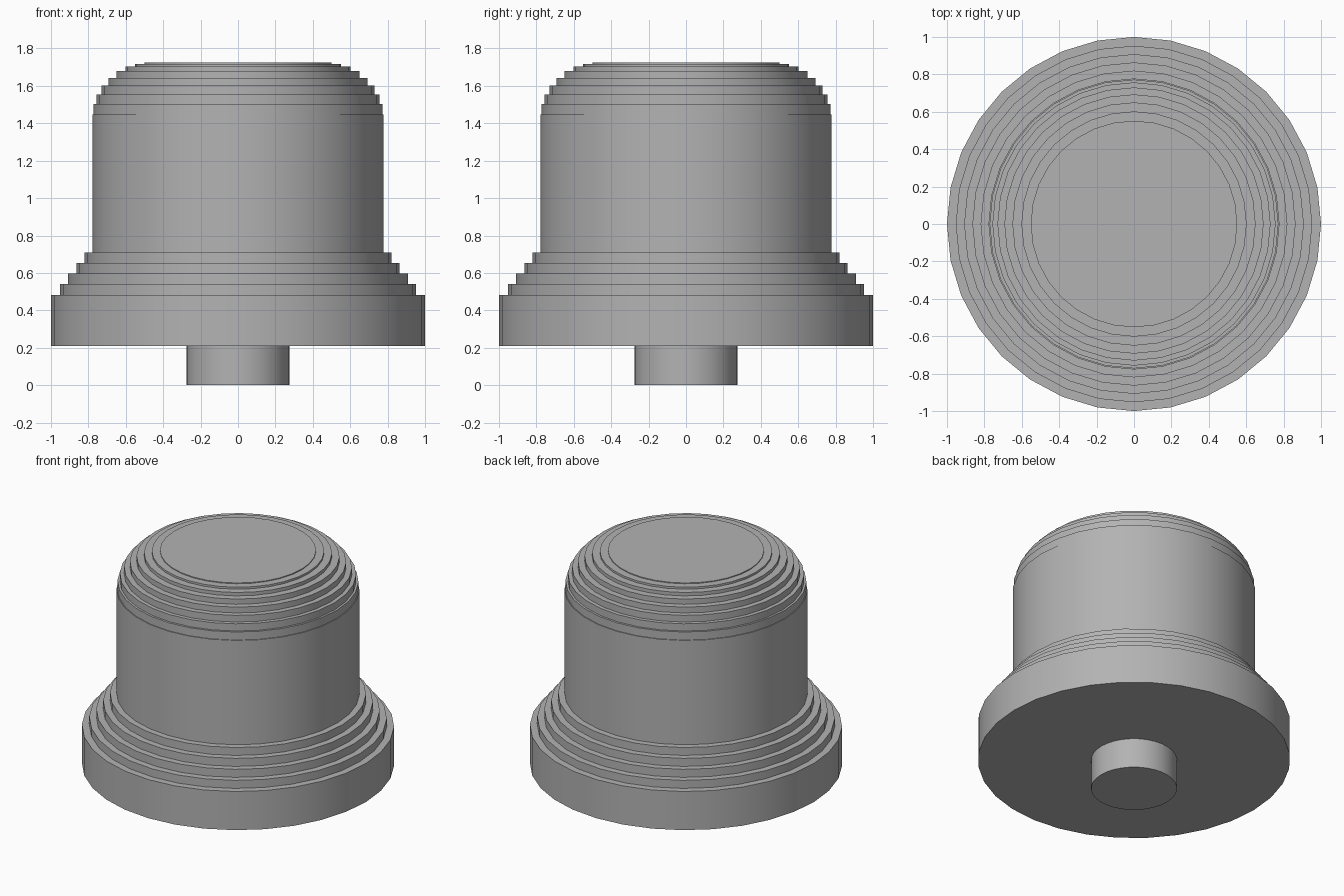
import bpy
import math

cube = bpy.data.objects.get("Cube")
if cube:
    bpy.data.objects.remove(cube, do_unlink=True)

SIDES = 32

grey = bpy.data.materials.new("plain grey")
grey.use_nodes = True
GREY = (0.45, 0.45, 0.45, 1)
grey.diffuse_color = GREY
grey.node_tree.nodes["Principled BSDF"].inputs["Base Color"].default_value = GREY


def disc(name, radius, bottom, top):
    """Upright cylinder between two heights."""
    bpy.ops.mesh.primitive_cylinder_add(
        vertices=SIDES, radius=radius, depth=top - bottom,
        location=(0, 0, (bottom + top) / 2))
    obj = bpy.context.object
    obj.name = name
    obj.data.materials.append(grey)
    bpy.ops.object.shade_smooth_by_angle(angle=math.radians(30))


def stack(name, bottom, steps):
    """Pile of discs, each step given as (radius, top height)."""
    for i, (radius, top) in enumerate(steps, 1):
        disc(f"{name}_{i}", radius, bottom, top)
        bottom = top


# Peg under the base
disc("bottom_peg", 0.275, 0, 0.21)

# Wide base with its stepped shoulder
disc("base", 1.0, 0.21, 0.483)
stack("shoulder_step", 0.483,
      [(0.953, 0.54), (0.908, 0.597), (0.864, 0.654), (0.82, 0.71)])

# Main body
disc("body", 0.778, 0.71, 1.447)

# Stepped dome
stack("dome_step", 1.447,
      [(0.772, 1.504), (0.757, 1.555), (0.73, 1.602), (0.693, 1.643),
       (0.65, 1.68), (0.602, 1.704), (0.552, 1.718), (0.5, 1.724)])
